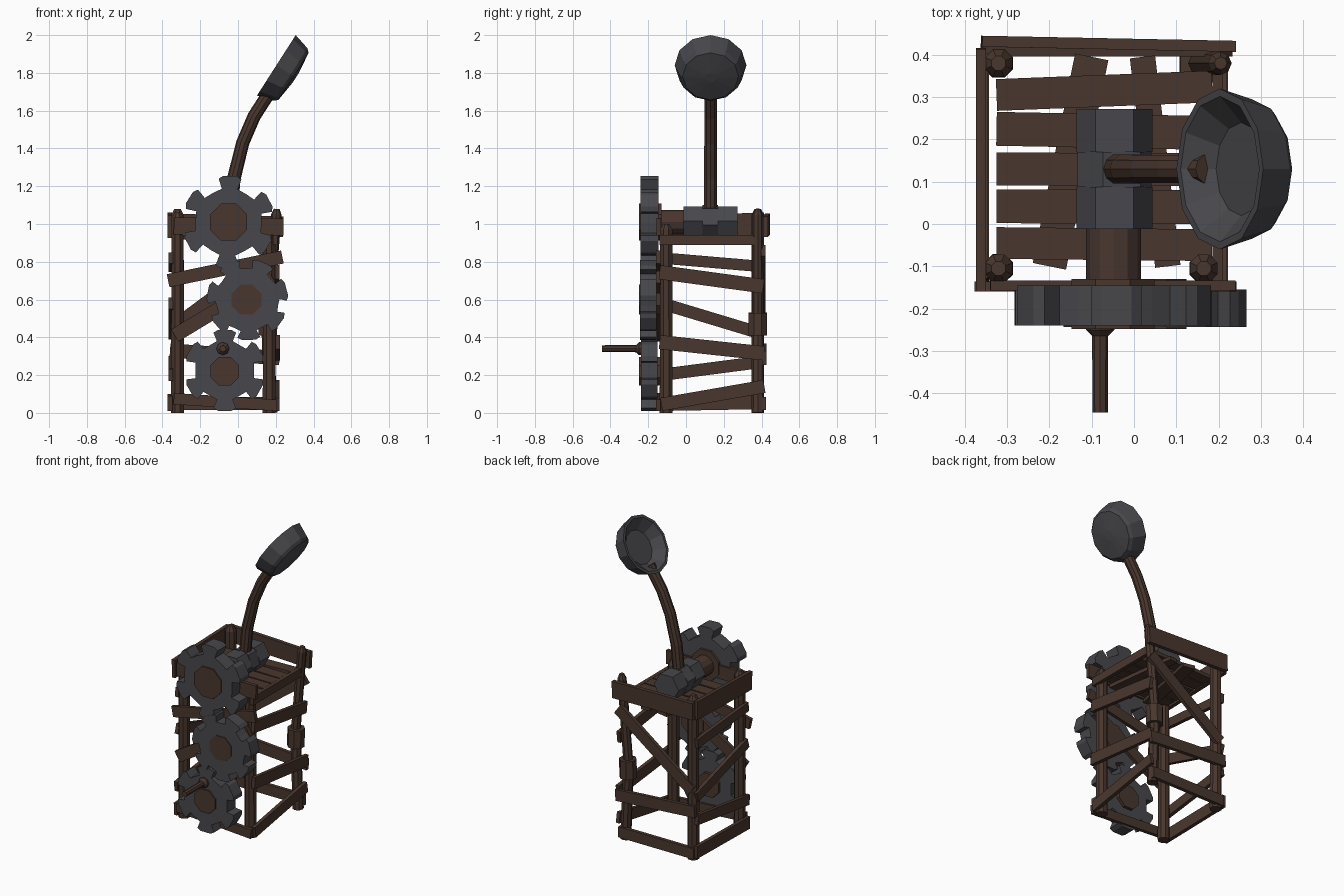
import bpy, bmesh, math
from mathutils import Vector, Matrix

if "Cube" in bpy.data.objects:
    bpy.data.objects.remove(bpy.data.objects["Cube"])


def material(name, col):
    m = bpy.data.materials.new(name)
    m.diffuse_color = (*col, 1)
    m.use_nodes = True
    m.node_tree.nodes["Principled BSDF"].inputs["Base Color"].default_value = m.diffuse_color
    return m


WOOD = material("dark_wood", (0.066, 0.037, 0.027))
METAL = material("dark_metal", (0.064, 0.064, 0.072))


def finish(bm, name, mat):
    bmesh.ops.recalc_face_normals(bm, faces=bm.faces)
    me = bpy.data.meshes.new(name)
    bm.to_mesh(me)
    bm.free()
    me.materials.append(mat)
    ob = bpy.data.objects.new(name, me)
    bpy.context.collection.objects.link(ob)
    return ob


def plank(name, p, q, w, t, n, mat=WOOD):
    """Board from p to q, width w, thickness t along the facing direction n."""
    p, q, n = Vector(p), Vector(q), Vector(n)
    x = (q - p).normalized()
    n = (n - x * n.dot(x)).normalized()
    y = n.cross(x)
    m = Matrix((x, y, n)).transposed().to_4x4()
    m.translation = (p + q) / 2
    bm = bmesh.new()
    bmesh.ops.create_cube(bm, size=1, matrix=m @ Matrix.Diagonal(((q - p).length, w, t, 1)))
    return finish(bm, name, mat)


def tube(name, pts, radii, sides, mat=WOOD, spin=0.0):
    """Faceted tube through pts with one radius at each point."""
    pts = [Vector(p) for p in pts]
    bm = bmesh.new()
    rings = []
    for i, p in enumerate(pts):
        d = (pts[min(i + 1, len(pts) - 1)] - pts[max(i - 1, 0)]).normalized()
        ref = Vector((1, 0, 0)) if abs(d.x) < 0.8 else Vector((0, 1, 0))
        u = (ref - d * ref.dot(d)).normalized()
        v = d.cross(u)
        rings.append([bm.verts.new(p + radii[i] * (u * math.cos(a) + v * math.sin(a)))
                      for a in [spin + k * math.tau / sides for k in range(sides)]])
    for a, b in zip(rings, rings[1:]):
        for k in range(sides):
            j = (k + 1) % sides
            bm.faces.new((a[k], a[j], b[j], b[k]))
    bm.faces.new(rings[0])
    bm.faces.new(rings[-1])
    return finish(bm, name, mat)


def gear(name, cx, cz, body, tip, teeth, phase, y0, y1):
    """Cog with flared teeth, extruded along y."""
    out = []
    for k in range(teeth):
        a = math.radians(phase) + k * math.tau / teeth
        c, s = math.cos(a), math.sin(a)
        for r, h in ((body, -.042), (tip * .92, -.06), (tip * .985, -.036),
                     (tip * .985, .036), (tip * .92, .06), (body, .042)):
            out.append((cx + r * c - h * s, cz + r * s + h * c))
        b = a + math.pi / teeth
        out.append((cx + body * math.cos(b), cz + body * math.sin(b)))
    bm = bmesh.new()
    f = bm.faces.new([bm.verts.new((x, y0, z)) for x, z in out])
    g = bmesh.ops.extrude_face_region(bm, geom=[f])
    bmesh.ops.translate(bm, vec=(0, y1 - y0, 0),
                        verts=[e for e in g["geom"] if isinstance(e, bmesh.types.BMVert)])
    return finish(bm, name, METAL)


# corner posts with tapered tops
for name, x, y, top in (("front_left_post", -.32, -.105, 1.06),
                        ("front_right_post", .165, -.105, 1.0),
                        ("back_left_post", -.32, .38, 1.08)):
    tube(name, [(x, y, 0), (x, y, top - .03), (x, y, top)], [.037, .035, .018], 8, spin=.39)

# broken back right post, mended with a sleeve
tube("back_right_post_lower", [(.175, .38, 0), (.155, .38, .47)], [.034, .032], 8)
tube("back_right_post_upper", [(.15, .38, .43), (.203, .38, 1.05), (.205, .38, 1.08)],
     [.03, .028, .015], 8)
tube("post_sleeve", [(.157, .38, .41), (.16, .38, .53)], [.054, .054], 8, spin=.39)

# front and back boards: x0, z0, x1, z1, width
Y = (0, 1, 0)
for name, y, x0, z0, x1, z1, w in (
        ("front_top_beam", -.145, -.34, .99, .24, .985, .09),
        ("front_upper_board", -.148, -.37, .70, .235, .825, .07),
        ("front_diagonal", -.146, -.335, .41, .18, .72, .075),
        ("front_bottom_board", -.148, -.34, .075, .205, .04, .06),
        ("back_diagonal", .408, -.33, .46, .21, .86, .075),
        ("back_lower_board", .415, -.36, .33, .22, .29, .075),
        ("back_bottom_board", .412, -.35, .05, .2, .05, .07)):
    plank(name, (x0, y, z0), (x1, y, z1), w, .024, Y)
plank("back_top_beam", (-.36, .432, 1.0), (.24, .42, .985), .11, .026, Y)

# side boards: y0, z0, y1, z1, width
X = (1, 0, 0)
for name, x, y0, z0, y1, z1, w in (
        ("left_top_beam", -.362, -.158, .985, .415, 1.0, .12),
        ("left_upper_board", -.357, -.13, .82, .40, .775, .06),
        ("left_middle_board", -.355, -.13, .58, .40, .42, .065),
        ("left_lower_board", -.357, -.14, .20, .40, .27, .065),
        ("left_bottom_board", -.36, -.14, .05, .41, .06, .08),
        ("right_top_beam", .198, -.14, .915, .37, .915, .055),
        ("right_upper_board", .207, -.14, .745, .41, .67, .075),
        ("right_lower_board", .21, -.14, .375, .415, .315, .075),
        ("right_bottom_board", .207, -.13, .045, .415, .14, .07)):
    plank(name, (x, y0, z0), (x, y1, z1), w, .024, X)

# platform slats and the braces below them
Z = (0, 0, 1)
for i, (ya, yb, w) in enumerate(((-.045, -.05, .075), (.042, .04, .08), (.13, .128, .078),
                                 (.225, .215, .08), (.305, .325, .075))):
    plank(f"platform_slat_{i + 1}", (-.325, ya, .93), (.185, yb, .93), w, .024, Z)
plank("platform_brace_left", (-.2, -.1, .905), (-.1, .395, .905), .08, .024, Z)
plank("platform_brace_right", (.08, -.1, .905), (.02, .395, .905), .06, .024, Z)

# gear train
gear("upper_gear", -.05, 1.01, .175, .248, 6, 88, -.24, -.145)
gear("middle_gear", .05, .6, .165, .217, 7, 15, -.243, -.155)
gear("lower_gear", -.07, .225, .155, .217, 6, 90, -.238, -.15)
for name, x, z, r in (("upper_gear_hub", -.05, 1.01, .106), ("middle_gear_hub", .045, .6, .085),
                      ("lower_gear_hub", -.07, .22, .082)):
    tube(name, [(x, -.248, z), (x, -.13, z)], [r, r], 8, spin=math.pi / 8)

# crank handle
tube("crank_handle", [(-.08, -.23, .34), (-.08, -.25, .34), (-.08, -.265, .34),
                      (-.08, -.445, .34)], [.034, .034, .019, .018], 8)

# throwing axle with metal collars
tube("throwing_axle", [(-.048, -.15, 1.01), (-.048, .2, 1.01)], [.065, .065], 12)
for name, y0, y1, spin in (("front_collar", -.012, .088, 0), ("middle_collar", .088, .17, .22),
                           ("back_collar", .17, .272, 0)):
    tube(name, [(-.046, y0, 1.015), (-.046, y1, 1.015)], [.09, .09], 6, METAL, spin)

# curved throwing arm
tube("throwing_arm", [(-.045, .13, 1.0), (-.022, .13, 1.24), (.025, .13, 1.43),
                      (.085, .13, 1.57), (.175, .13, 1.71)],
     [.037, .036, .035, .035, .035], 10)

# bowl: outer wall, rim and hollow in one turned profile (depth, radius)
axis = Vector((.842, 0, -.54))
rim = Vector((.203, .13, 1.84))
prof = [(.06, .11), (0, .172), (0, .19), (.09, .165), (.108, .148), (.122, .03)]
tube_pts, sides = [], 12
bm = bmesh.new()
u, v = Vector((0, 1, 0)), axis.cross(Vector((0, 1, 0)))
rings = [[bm.verts.new(rim + axis * t + r * (u * math.cos(k * math.tau / sides)
                                            + v * math.sin(k * math.tau / sides)))
          for k in range(sides)] for t, r in prof]
for a, b in zip(rings, rings[1:]):
    for k in range(sides):
        j = (k + 1) % sides
        bm.faces.new((a[k], a[j], b[j], b[k]))
bm.faces.new(rings[0])
bm.faces.new(rings[-1])
finish(bm, "throwing_bowl", METAL)
